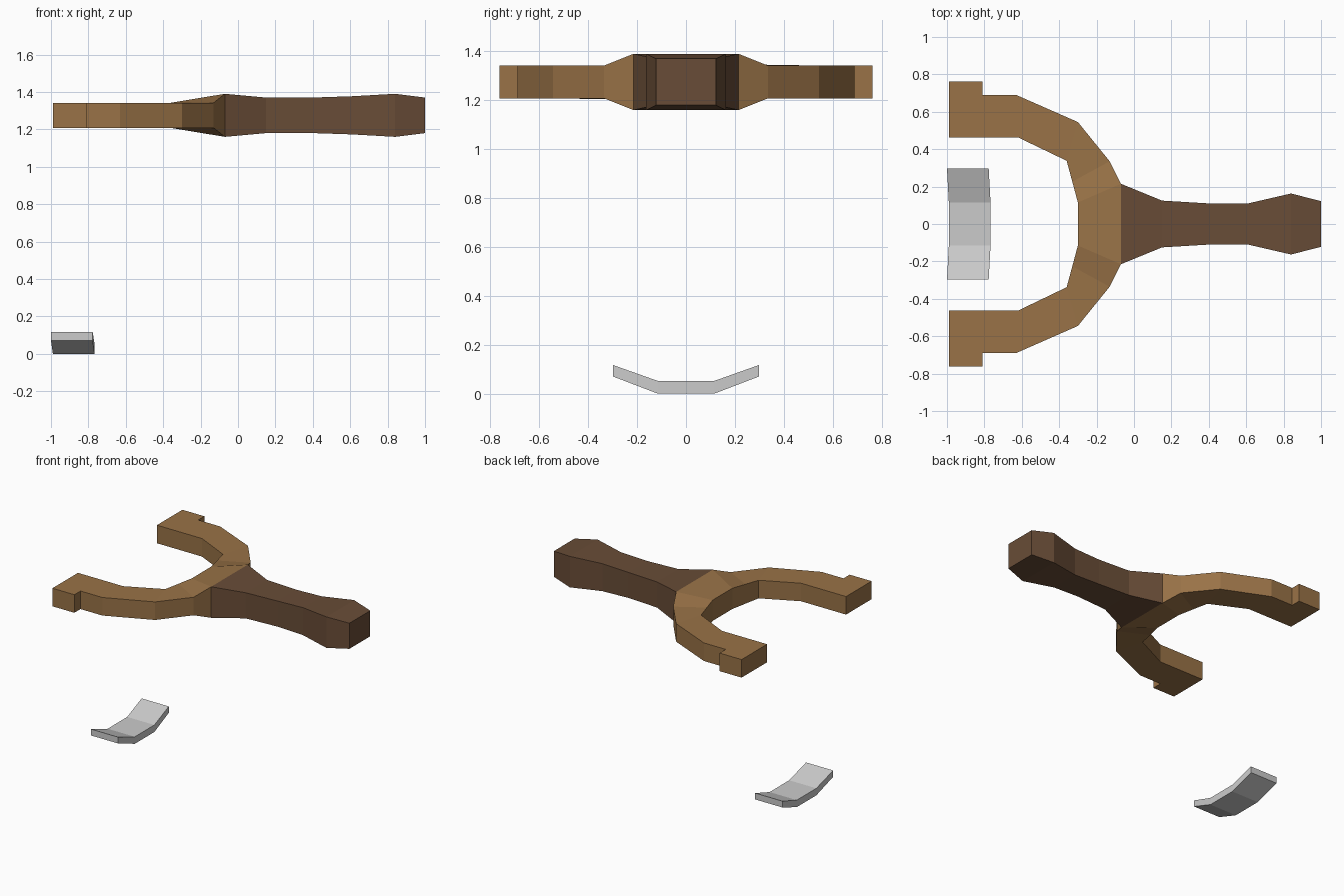
import bpy, bmesh

if "Cube" in bpy.data.objects:
    bpy.data.objects.remove(bpy.data.objects["Cube"])

ZC = 1.275  # mid height of the wooden frame


def material(name, rgb):
    m = bpy.data.materials.new(name)
    m.diffuse_color = (*rgb, 1)
    m.use_nodes = True
    m.node_tree.nodes["Principled BSDF"].inputs["Base Color"].default_value = m.diffuse_color
    return m


def loft(name, rings, mat=None, caps=(True, True), skip=()):
    """Join successive four-point rings; skip holds (segment, side) faces left open."""
    bm = bmesh.new()
    vr = [[bm.verts.new(p) for p in ring] for ring in rings]
    for s, (a, b) in enumerate(zip(vr, vr[1:])):
        for k in range(4):
            if (s, k) not in skip:
                j = (k + 1) % 4
                bm.faces.new((a[k], a[j], b[j], b[k]))
    if caps[0]:
        bm.faces.new(vr[0][::-1])
    if caps[1]:
        bm.faces.new(vr[-1])
    bmesh.ops.recalc_face_normals(bm, faces=bm.faces[:])
    me = bpy.data.meshes.new(name)
    bm.to_mesh(me)
    bm.free()
    ob = bpy.data.objects.new(name, me)
    bpy.context.collection.objects.link(ob)
    if mat:
        me.materials.append(mat)
    return ob


dark_wood = material("dark_wood", (0.14, 0.073, 0.038))
light_wood = material("light_wood", (0.32, 0.17, 0.063))

# Handle: rectangular sections (x, half width, half height), open at the fork
sections = [(-0.07, 0.215, 0.115), (0.15, 0.125, 0.095), (0.40, 0.11, 0.095),
            (0.61, 0.11, 0.102), (0.84, 0.163, 0.115), (1.0, 0.122, 0.095)]
loft("handle", [[(x, -w, ZC - h), (x, w, ZC - h), (x, w, ZC + h), (x, -w, ZC + h)]
                for x, w, h in sections], dark_wood, caps=(False, True))

# Fork: outer and inner points (x, y, half height) from arm tip to the centre
stations = [((-0.99, 0.69, 0.067), (-0.99, 0.463, 0.067)),
            ((-0.63, 0.69, 0.067), (-0.62, 0.463, 0.067)),
            ((-0.30, 0.545, 0.067), (-0.36, 0.338, 0.067)),
            ((-0.13, 0.335, 0.067), (-0.30, 0.115, 0.077)),
            ((-0.07, 0.215, 0.115), (-0.30, 0.115, 0.077))]
# the arm sections fan into the middle block
stations[3] = ((-0.13, 0.335, 0.067), (-0.36 + 0.03, 0.2265, 0.072))


def fork_ring(pair, side):
    (ox, oy, oh), (ix, iy, ih) = pair
    return [(ox, side * oy, ZC - oh), (ox, side * oy, ZC + oh),
            (ix, side * iy, ZC + ih), (ix, side * iy, ZC - ih)]


rings = [fork_ring(p, 1) for p in stations] + [fork_ring(p, -1) for p in stations[::-1]]
loft("fork", rings, light_wood, skip=((4, 0),))

# Outward lugs on the arm tips that hold the band
for side, label in ((1, "back"), (-1, "front")):
    y0, y1 = side * 0.69, side * 0.762
    loft("arm_lug_" + label,
         [[(x, y0, ZC - 0.067), (x, y1, ZC - 0.067), (x, y1, ZC + 0.067), (x, y0, ZC + 0.067)]
          for x in (-0.99, -0.81)], light_wood)

# Pouch: a bent strip below the fork (y, x start, underside z, top z)
strip = [(-0.298, -1.0, 0.07, 0.117), (-0.115, -0.99, 0.0, 0.052),
         (0.115, -0.99, 0.0, 0.052), (0.298, -1.0, 0.07, 0.117)]
loft("pouch", [[(x, y, lo), (x + 0.223, y, lo), (x + 0.223, y, hi), (x, y, hi)]
               for y, x, lo, hi in strip])
